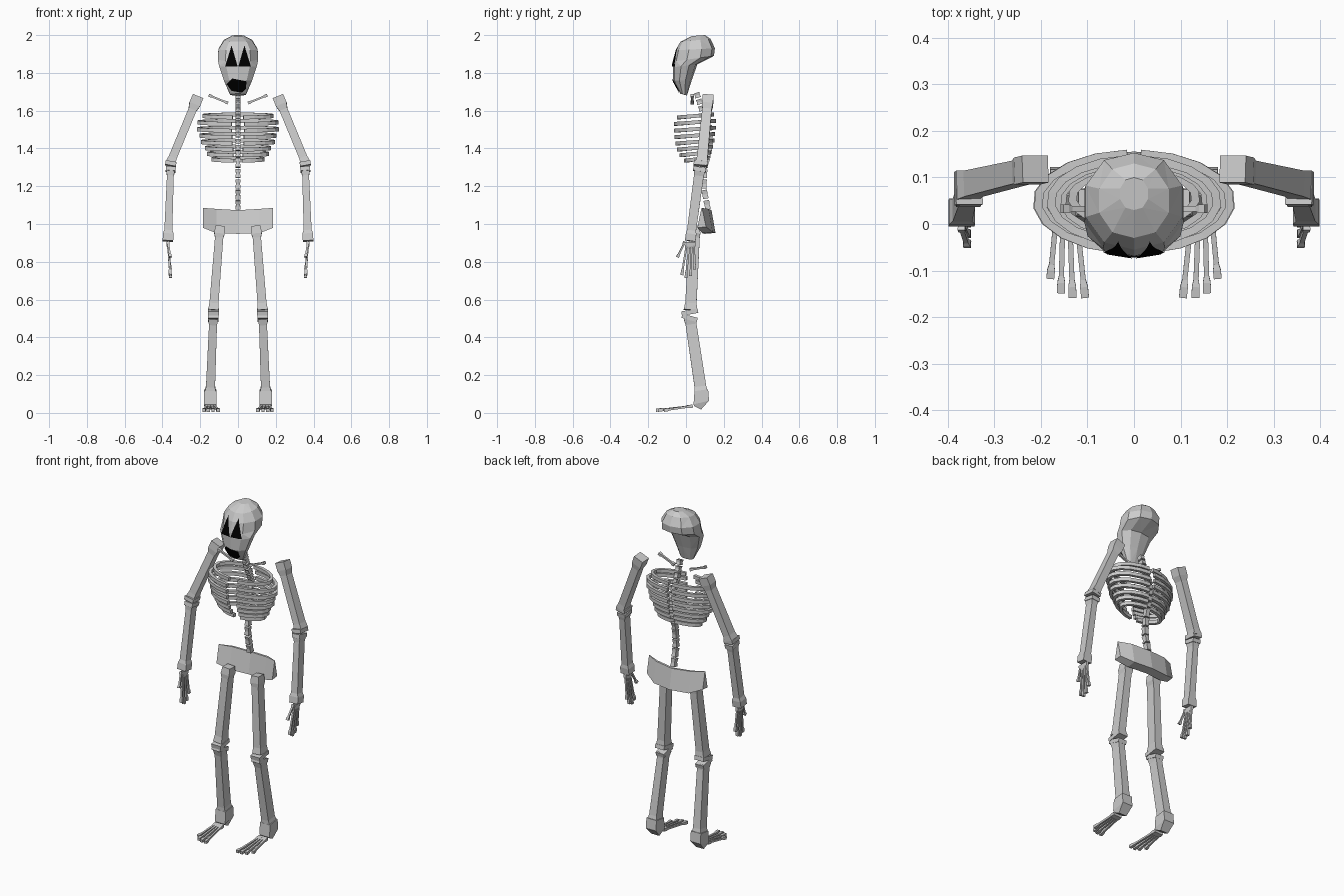
import bpy, bmesh, math
from mathutils import Vector
from mathutils.bvhtree import BVHTree

if "Cube" in bpy.data.objects:
    bpy.data.objects.remove(bpy.data.objects["Cube"])

black = bpy.data.materials.new("socket_black")
black.diffuse_color = (0, 0, 0, 1)
black.use_nodes = True
black.node_tree.nodes["Principled BSDF"].inputs["Base Color"].default_value = black.diffuse_color


def finish(name, bm, recalc=True):
    if recalc:
        bmesh.ops.recalc_face_normals(bm, faces=bm.faces)
    me = bpy.data.meshes.new(name)
    bm.to_mesh(me)
    bm.free()
    ob = bpy.data.objects.new(name, me)
    bpy.context.collection.objects.link(ob)
    return ob


def loft(bm, rings):
    """Skin closed rings of points and cap both ends."""
    vs = [[bm.verts.new(p) for p in r] for r in rings]
    n = len(vs[0])
    for a, b in zip(vs, vs[1:]):
        for i in range(n):
            j = (i + 1) % n
            bm.faces.new((a[i], a[j], b[j], b[i]))
    bm.faces.new(vs[0])
    bm.faces.new(vs[-1])


def bone(bm, a, b, sections):
    """Square bar from a to b; sections are (t, half width, half depth)."""
    a, b = Vector(a), Vector(b)
    d = (b - a).normalized()
    u = Vector((0, 1, 0)).cross(d)
    if u.length < 0.4:
        u = Vector((1, 0, 0))
    u = (u - d * u.dot(d)).normalized()
    v = d.cross(u)
    loft(bm, [[a + (b - a) * t + u * (w * i) + v * (h * j)
               for i, j in ((-1, -1), (1, -1), (1, 1), (-1, 1))] for t, w, h in sections])


def lerp_keys(keys, z):
    for (z0, y0), (z1, y1) in zip(keys, keys[1:]):
        if z <= z0 and z >= z1:
            return y0 + (y1 - y0) * (z0 - z) / (z0 - z1)
    return keys[-1][1]


# Skull: faceted rings (z front, z back, y front, y back, half width)
bm = bmesh.new()
rings = []
for k, (zf, zb, yf, yb, hw) in enumerate([
        (1.69, 1.68, -.03, .005, .042), (1.76, 1.76, -.068, .03, .075),
        (1.83, 1.845, -.07, .06, .1), (1.86, 1.89, -.068, .148, .107),
        (1.92, 1.93, -.055, .153, .104), (1.965, 1.98, -.03, .13, .075),
        (1.995, 2.0, .03, .10, .03)]):
    r = []
    for i in range(10):
        t = 2 * math.pi * (i + 0.5) / 10
        f = (1 + math.sin(t) / math.sin(math.pi * 0.5)) / 2
        f = min(1, max(0, (f - .5) * 1.05 + .5))
        r.append((hw * 1.05 * math.cos(t), yf + (yb - yf) * f, zf + (zb - zf) * f))
    rings.append(r)
loft(bm, rings)
bmesh.ops.triangulate(bm, faces=bm.faces)
bmesh.ops.recalc_face_normals(bm, faces=bm.faces)
skull_tree = BVHTree.FromBMesh(bm)
finish("skull", bm)

# Black eye sockets and mouth, laid on the face
for name, outline in {
        "eye_socket_right": [(-.068, 1.835), (-.002, 1.835), (-.034, 1.945)],
        "eye_socket_left": [(.068, 1.835), (.034, 1.945), (.002, 1.835)],
        "mouth": [(-.06, 1.74), (-.035, 1.705), (.02, 1.695), (.042, 1.715),
                  (.045, 1.755), (-.03, 1.77)]}.items():
    bm = bmesh.new()
    bm.faces.new([bm.verts.new((x, -1, z)) for x, z in outline])
    bmesh.ops.triangulate(bm, faces=bm.faces)
    bmesh.ops.subdivide_edges(bm, edges=bm.edges, cuts=5, use_grid_fill=True)
    for v in bm.verts:
        hit = skull_tree.ray_cast(v.co, Vector((0, 1, 0)))[0]
        v.co.y = (hit.y if hit else -.03) - .005
    for f in bm.faces:
        f.normal_update()
        if f.normal.y > 0:
            f.normal_flip()
    finish(name, bm, False).data.materials.append(black)

# Spine: small blocks along an S curve
spine = [(1.7, .055), (1.6, .085), (1.5, .13), (1.4, .125), (1.3, .1), (1.2, .092), (1.06, .12)]
bm = bmesh.new()
z = 1.695
while z > 1.09:
    h = .026 if z > 1.36 else .046
    bone(bm, (0, lerp_keys(spine, z), z), (0, lerp_keys(spine, z - h), z - h),
         [(0, .014, .016), (.5, .011, .013), (1, .014, .016)])
    z -= h + .009
finish("spine", bm)

# Pelvis: curved band (x, y front, y back, z bottom, z top)
bm = bmesh.new()
right_half = [(.185, .06, .10, .98, 1.085), (.115, .085, .135, .952, 1.08)]
secs = right_half + [(0, .10, .15, .948, 1.073)] + [(-s[0],) + s[1:] for s in right_half[::-1]]
loft(bm, [[(x, y0, z0), (x, y1 + .006, z0 + .005), (x, y1 - .015, z1), (x, y0 + .022, z1)]
          for x, y0, y1, z0, z1 in secs])
finish("pelvis", bm)

# Rib rows: (z, half width, y front, y back)
rib_rows = [(1.572, .188, -.05, .148), (1.538, .216, -.065, .16), (1.502, .218, -.065, .16),
            (1.468, .206, -.062, .155), (1.434, .198, -.058, .15), (1.402, .176, -.048, .142),
            (1.372, .165, -.035, .136), (1.343, .142, -.012, .125)]
knob = [(0, 1.3), (.12, 1.3), (.2, .85), (.8, .85), (.88, 1.3), (1, 1.3)]

for s, side in ((-1, "right"), (1, "left")):
    bm = bmesh.new()
    for z, rx, yf, yb in rib_rows:
        cy, ry = (yf + yb) / 2, (yb - yf) / 2
        rings = []
        for k in range(10):
            t = math.radians(86 - 167 * k / 9)
            zz = z + .008 * math.sin(t)
            rings.append([(s * (rx - q) * math.cos(t), cy + (ry - q) * math.sin(t), zz + dz)
                          for q, dz in ((0, -.01), (0, .01), (.018, .01), (.018, -.01))])
        loft(bm, rings)
    finish("ribs_" + side, bm)

    bm = bmesh.new()
    bone(bm, (s * .053, .033, 1.64), (s * .155, .033, 1.682),
         [(t, .006 * w, .007 * w) for t, w in knob])
    finish("collarbone_" + side, bm)

    # Arm
    bm = bmesh.new()
    bone(bm, (s * .212, .118, 1.675), (s * .357, .084, 1.325),
         [(0, .030, .029), (.12, .030, .029), (.2, .022, .025), (.92, .022, .028), (1, .026, .031)])
    finish("upper_arm_" + side, bm)
    bm = bmesh.new()
    bone(bm, (s * .354, .078, 1.33), (s * .358, .076, 1.308), [(0, .029, .036), (1, .029, .036)])
    bone(bm, (s * .355, .074, 1.3), (s * .357, .070, 1.278), [(0, .026, .034), (1, .026, .034)])
    finish("elbow_" + side, bm)
    bm = bmesh.new()
    bone(bm, (s * .357, .072, 1.285), (s * .371, .022, .91),
         [(0, .024, .03), (.08, .018, .026), (.85, .021, .024), (.9, .028, .028), (1, .028, .028)])
    finish("forearm_" + side, bm)

    # Hand
    bm = bmesh.new()
    for y0, y1, z0, z1 in ((-.006, -.045, .905, .825), (.006, -.022, .905, .73), (.018, .0, .905, .715),
                           (.03, .024, .905, .725), (.042, .046, .905, .76)):
        bone(bm, (s * .371, y0, z0), (s * .358, y1, z1), [(t, .006 * w, .006 * w) for t, w in knob])
    finish("hand_" + side, bm)

    # Leg
    bm = bmesh.new()
    bone(bm, (s * .095, .048, .99), (s * .13, .024, .545),
         [(0, .024, .026), (.09, .028, .03), (.14, .022, .028), (.92, .024, .03), (1, .028, .036)])
    finish("thigh_" + side, bm)
    bm = bmesh.new()
    bone(bm, (s * .13, .018, .545), (s * .13, .022, .522), [(0, .03, .044), (1, .03, .044)])
    bone(bm, (s * .131, .022, .514), (s * .131, .016, .492), [(0, .027, .042), (1, .027, .042)])
    finish("knee_" + side, bm)
    bm = bmesh.new()
    bone(bm, (s * .131, .022, .5), (s * .147, .082, .1),
         [(0, .027, .034), (.08, .021, .029), (.9, .024, .031), (1, .033, .036)])
    finish("shin_" + side, bm)

    # Heel block, tapering down
    bm = bmesh.new()
    loft(bm, [[(s * (.147 + i * w), y, z) for i, y, z in
               ((-1, y0, z0), (1, y0, z0), (1, y1, z1), (-1, y1, z1))]
              for w, y0, y1, z0, z1 in ((.033, .045, .117, .115, .125), (.034, .04, .122, .045, .065),
                                        (.026, .045, .08, .035, .018))])
    finish("heel_" + side, bm)

    # Toes
    bm = bmesh.new()
    for x0, x1, y1 in ((.126, .105, -.158), (.139, .132, -.158), (.152, .157, -.148), (.165, .18, -.117)):
        bone(bm, (s * x0, .035, .036), (s * x1, y1, .014), [(t, .0065 * w, .0065 * w) for t, w in knob])
    finish("toes_" + side, bm)
